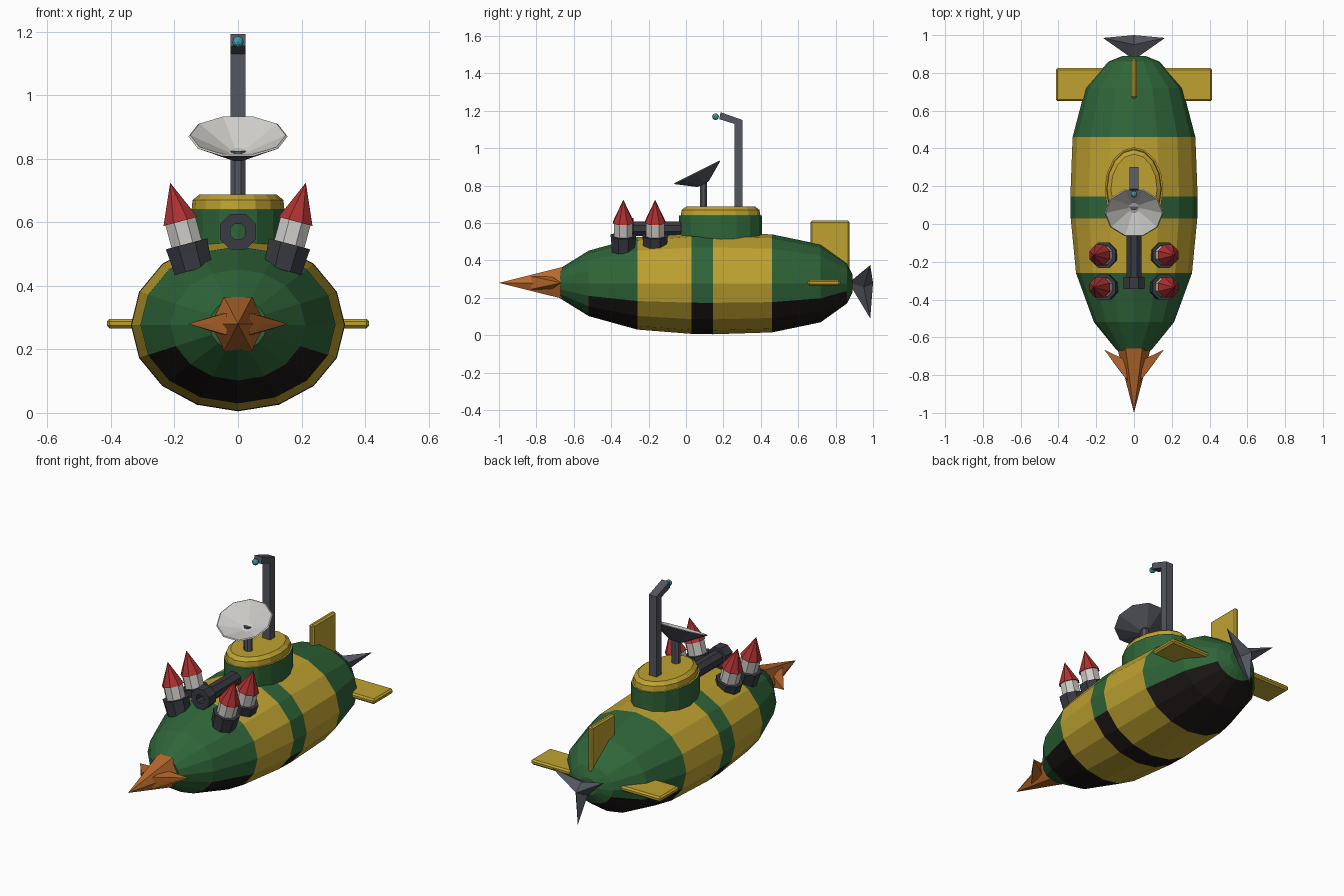
import bpy, bmesh, math
from mathutils import Matrix, Vector

if "Cube" in bpy.data.objects:
    bpy.data.objects.remove(bpy.data.objects["Cube"])


def mat(name, r, g, b):
    m = bpy.data.materials.new(name)
    m.diffuse_color = (r, g, b, 1)
    m.use_nodes = True
    m.node_tree.nodes["Principled BSDF"].inputs["Base Color"].default_value = m.diffuse_color
    return m


GREEN = mat("green", .028, .13, .04)
YELLOW = mat("yellow", .52, .36, .03)
BLACK = mat("black", .012, .009, .008)
DARK = mat("dark_metal", .04, .043, .055)
STEEL = mat("steel", .09, .095, .115)
WHITE = mat("white", .62, .61, .58)
RED = mat("red", .42, .03, .03)
ORANGE = mat("orange", .48, .14, .025)
CYAN = mat("cyan", .05, .35, .42)

# Swaps local z with world y, so lofts run along the hull
ALONG_Y = Matrix(((1, 0, 0, 0), (0, 0, 1, 0), (0, 1, 0, 0), (0, 0, 0, 1)))


def finish(name, bm, mats, matrix=Matrix()):
    bmesh.ops.remove_doubles(bm, verts=bm.verts, dist=1e-5)
    bm.transform(matrix)
    bmesh.ops.recalc_face_normals(bm, faces=bm.faces)
    me = bpy.data.meshes.new(name)
    bm.to_mesh(me)
    bm.free()
    for m in mats:
        me.materials.append(m)
    ob = bpy.data.objects.new(name, me)
    bpy.context.collection.objects.link(ob)
    return ob


def loft(name, rings, n, mats, matrix=Matrix(), turn=0, pick=None, closed=False):
    """Skin elliptical rings (distance, rx, ry) along local z."""
    bm = bmesh.new()
    loops = []
    for d, rx, ry in rings:
        angles = [2 * math.pi * (k + turn) / n for k in range(n)]
        loops.append([bm.verts.new((rx * math.cos(a), ry * math.sin(a), d)) for a in angles])
    pairs = list(zip(loops, loops[1:]))
    if closed:
        pairs.append((loops[-1], loops[0]))
    for i, (a, b) in enumerate(pairs):
        for j in range(n):
            f = bm.faces.new((a[j], a[(j + 1) % n], b[(j + 1) % n], b[j]))
            f.material_index = pick(i, j) if pick else 0
    if not closed:
        bm.faces.new(loops[0])
        top = bm.faces.new(loops[-1])
        top.material_index = pick(len(pairs) - 1, 0) if pick else 0
    return finish(name, bm, mats, matrix)


def solid(name, points, m):
    """Convex part from its corner points."""
    bm = bmesh.new()
    vs = [bm.verts.new(p) for p in points]
    bmesh.ops.convex_hull(bm, input=vs)
    return finish(name, bm, [m])


def box(name, lo, hi, m, bevel=0):
    lo, hi = Vector(lo), Vector(hi)
    bm = bmesh.new()
    bmesh.ops.create_cube(bm, size=1)
    bm.transform(Matrix.Translation((lo + hi) / 2) @ Matrix.Diagonal((*(hi - lo), 1)))
    if bevel:
        bmesh.ops.bevel(bm, geom=bm.edges[:], offset=bevel, segments=1, affect='EDGES')
    return finish(name, bm, [m])


# Hull with yellow bands and black belly panels
hull_rings = [(-.67, .09, .082), (-.52, .212, .175), (-.26, .307, .247), (.03, .335, .27),
              (.145, .337, .272), (.46, .325, .262), (.72, .257, .208), (.86, .135, .108),
              (.89, .06, .048)]


def hull_paint(i, j):
    if i in (2, 4):
        return 1
    return 2 if 9 <= j <= 14 and i in (1, 3, 5, 6) else 0


loft("hull", hull_rings, 16, [GREEN, YELLOW, BLACK],
     Matrix.Translation((0, 0, .277)) @ ALONG_Y, pick=hull_paint)

# Conning tower
loft("conning_tower", [(.45, .155, .222), (.64, .155, .222), (.64, .146, .213),
                       (.67, .143, .208), (.687, .122, .185)], 16, [GREEN, YELLOW],
     Matrix.Translation((0, .185, 0)), pick=lambda i, j: 1 if i > 0 else 0)

# Periscope: post, angled head and lens
box("periscope_post", (-.024, .258, .65), (.024, .303, 1.142), STEEL)
solid("periscope_head", [(x, y, z) for x in (-.024, .024) for y, z in
      ((.303, 1.15), (.303, 1.13), (.258, 1.13), (.178, 1.155), (.185, 1.192))], STEEL)
bm = bmesh.new()
bmesh.ops.create_icosphere(bm, subdivisions=2, radius=.018)
finish("periscope_lens", bm, [CYAN], Matrix.Translation((0, .158, 1.168)))

# Dish on its post, tilted up and forward
loft("dish_post", [(.66, .025, .021), (.825, .025, .021)], 8, [STEEL],
     Matrix.Translation((0, .093, 0)), turn=.5)
loft("dish", [(-.07, .035, .035), (0, .156, .146), (.004, .15, .14), (-.055, .03, .03)],
     10, [STEEL, WHITE], Matrix.Translation((0, .06, .87)) @ Matrix.Rotation(math.atan(.5), 4, 'X'),
     pick=lambda i, j: 1 if i > 0 else 0)

# Hollow deck gun
loft("deck_gun", [(d, r, r) for d, r in ((-.01, .042), (-.28, .042), (-.28, .061),
                                         (-.345, .061), (-.345, .026), (-.01, .026))],
     8, [DARK], Matrix.Translation((0, 0, .57)) @ ALONG_Y, turn=.5, closed=True)

# Four rockets in cups, leaning outward
for side in (-1, 1):
    for row, y in (("front", -.335), ("rear", -.165)):
        place = Matrix.Translation((side * .14, y, .45)) @ Matrix.Rotation(side * math.radians(15), 4, 'Y')
        tag = row + ("_left" if side < 0 else "_right")
        loft("rocket_cup_" + tag, [(d, r, r) for d, r in
             ((0, .066), (.055, .07), (.085, .073), (.085, .055), (.06, .055))],
             8, [DARK], place, turn=.5)
        loft("rocket_" + tag, [(d, r, r) for d, r in
             ((.03, .053), (.158, .053), (.158, .06), (.284, 0))],
             8, [WHITE, RED], place, turn=.5, pick=lambda i, j: 1 if i > 0 else 0)

# Nose drill with swept side barbs
loft("nose_drill", [(-.66, .088, .098), (-1, 0, 0)], 6, [ORANGE],
     Matrix.Translation((0, 0, .28)) @ ALONG_Y)
for side, tag in ((-1, "left"), (1, "right")):
    solid("drill_barb_" + tag, [(side * .158, -.665, .28)] +
          [(side * x, y, .28 + dz) for x, y in ((.035, -.83), (.045, -.72), (.085, -.765))
           for dz in ((0,) if x > .08 else (-.035, .035))], ORANGE)
    # Side stabiliser fins
    box("side_fin_" + tag, (min(side * .1, side * .413), .65, .266),
        (max(side * .1, side * .413), .825, .296), YELLOW, .009)

# Vertical tail fin
box("tail_fin", (-.015, .665, .35), (.015, .875, .612), YELLOW, .009)

# Three-bladed propeller star
bm = bmesh.new()
front, rear = bm.verts.new((0, .87, .28)), bm.verts.new((0, 1, .28))
star = []
for k in range(6):
    a = math.radians(-90 + 60 * k)
    r, y = (.19, .985) if k % 2 == 0 else (.045, .95)
    star.append(bm.verts.new((r * math.cos(a), y, .28 + r * math.sin(a))))
for k in range(6):
    bm.faces.new((front, star[k], star[(k + 1) % 6]))
    bm.faces.new((rear, star[(k + 1) % 6], star[k]))
finish("propeller", bm, [STEEL])
